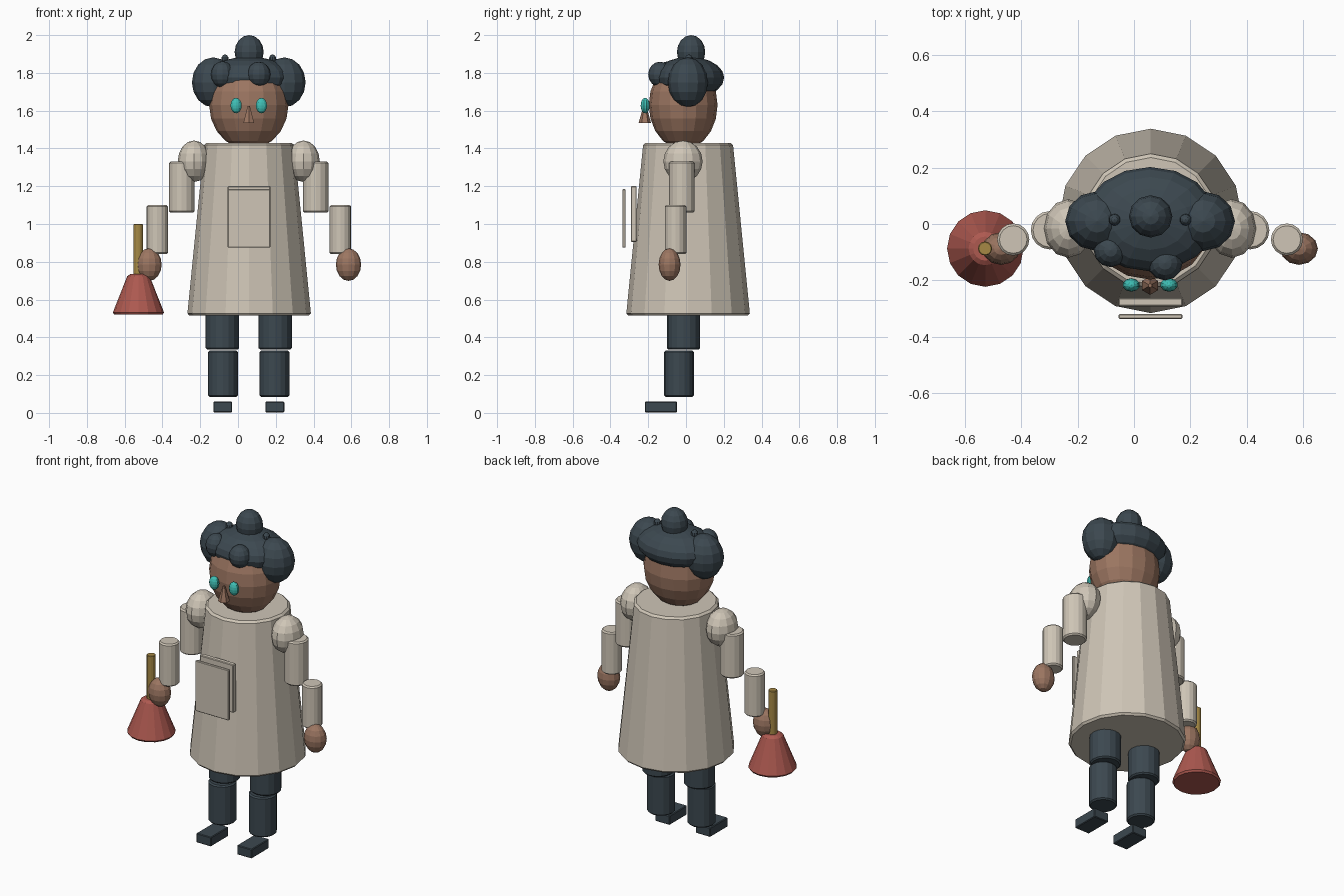
import bpy, bmesh
from mathutils import Matrix, Vector

if "Cube" in bpy.data.objects:
    bpy.data.objects.remove(bpy.data.objects["Cube"])

CX = 0.057  # mirror plane of the figure


def material(name, r, g, b):
    m = bpy.data.materials.new(name)
    m.diffuse_color = (r, g, b, 1)
    m.use_nodes = True
    m.node_tree.nodes["Principled BSDF"].inputs["Base Color"].default_value = m.diffuse_color
    return m


CLOTH = material("cream_cloth", 0.62, 0.56, 0.47)
SKIN = material("skin", 0.33, 0.18, 0.12)
DARK = material("dark_slate", 0.045, 0.065, 0.08)
RED = material("red_rubber", 0.42, 0.10, 0.08)
WOOD = material("ochre_wood", 0.38, 0.25, 0.06)
TEAL = material("teal", 0.05, 0.52, 0.46)


def finish(bm, name, mat, bevel=0):
    me = bpy.data.meshes.new(name)
    bm.to_mesh(me)
    bm.free()
    ob = bpy.data.objects.new(name, me)
    bpy.context.collection.objects.link(ob)
    me.materials.append(mat)
    if bevel:
        mod = ob.modifiers.new("bevel", 'BEVEL')
        mod.width = bevel
        mod.segments = 1
        mod.limit_method = 'ANGLE'
        mod.angle_limit = 0.9
    return ob


def ball(name, mat, c, r, seg=12, rings=8):
    bm = bmesh.new()
    bmesh.ops.create_uvsphere(bm, u_segments=seg, v_segments=rings, radius=1)
    bm.transform(Matrix.Translation(c) @ Matrix.Diagonal((*r, 1)))
    return finish(bm, name, mat)


def tube(name, mat, x, y, z0, z1, r0, r1, seg=16, bevel=0.008):
    bm = bmesh.new()
    bmesh.ops.create_cone(bm, cap_ends=True, segments=seg, radius1=r0, radius2=r1, depth=z1 - z0)
    bm.transform(Matrix.Translation((x, y, (z0 + z1) / 2)))
    return finish(bm, name, mat, bevel)


def box(name, mat, lo, hi, bevel=0.004):
    lo, hi = Vector(lo), Vector(hi)
    bm = bmesh.new()
    bmesh.ops.create_cube(bm, size=1)
    bm.transform(Matrix.Translation((lo + hi) / 2) @ Matrix.Diagonal((*(hi - lo), 1)))
    return finish(bm, name, mat, bevel)


# Coat and front pocket panels
tube("coat", CLOTH, 0.059, 0.011, 0.515, 1.43, 0.328, 0.237, 16, 0.012)
box("pocket_back", CLOTH, (-0.055, -0.292, 0.905), (0.172, -0.262, 1.2))
box("pocket_front", CLOTH, (-0.055, -0.337, 0.875), (0.172, -0.319, 1.185))

# Head and face
ball("head", SKIN, (CX, -0.015, 1.63), (0.21, 0.182, 0.235), 16, 10)
tube("nose", SKIN, CX, -0.218, 1.535, 1.625, 0.033, 0.007, 6, 0)

# Hair
ball("hair_cap", DARK, (CX, 0.017, 1.775), (0.235, 0.185, 0.11), 16, 10)
ball("hair_bun", DARK, (0.059, 0.027, 1.91), (0.077, 0.075, 0.09))
ball("hair_curl_left", DARK, (-0.083, -0.093, 1.792), (0.06, 0.06, 0.07))
ball("hair_curl_right", DARK, (0.11, -0.138, 1.792), (0.062, 0.062, 0.067))

# Mirrored parts
for side, s in (("left", -1), ("right", 1)):
    def px(d):
        return CX + s * d
    ball("eye_" + side, TEAL, (px(0.067), -0.216, 1.627), (0.031, 0.024, 0.041), 10, 8)
    ball("hair_puff_" + side, DARK, (px(0.188), 0.01, 1.75), (0.113, 0.106, 0.132))
    ball("hair_knob_" + side, DARK, (px(0.126), 0.015, 1.87), (0.021, 0.021, 0.028), 10, 6)
    ball("shoulder_" + side, CLOTH, (px(0.29), -0.016, 1.332), (0.086, 0.104, 0.11))
    tube("upper_arm_" + side, CLOTH, px(0.355), -0.022, 1.06, 1.33, 0.068, 0.068)
    tube("forearm_" + side, CLOTH, px(0.485), -0.055, 0.84, 1.10, 0.057, 0.057)
    ball("hand_" + side, SKIN, (px(0.528), -0.087, 0.785), (0.067, 0.058, 0.086))
    tube("thigh_" + side, DARK, px(0.14), -0.013, 0.335, 0.6, 0.088, 0.088)
    tube("shin_" + side, DARK, px(0.137), -0.037, 0.085, 0.33, 0.079, 0.079)
    box("foot_" + side, DARK, (px(0.138) - 0.05, -0.218, 0.003), (px(0.138) + 0.05, -0.048, 0.06))

# Plunger in the left hand
tube("plunger_handle", WOOD, -0.528, -0.087, 0.7, 1.0, 0.025, 0.025, 12, 0.003)
tube("plunger_cup", RED, -0.527, -0.087, 0.52, 0.735, 0.14, 0.055, 16, 0.012)
